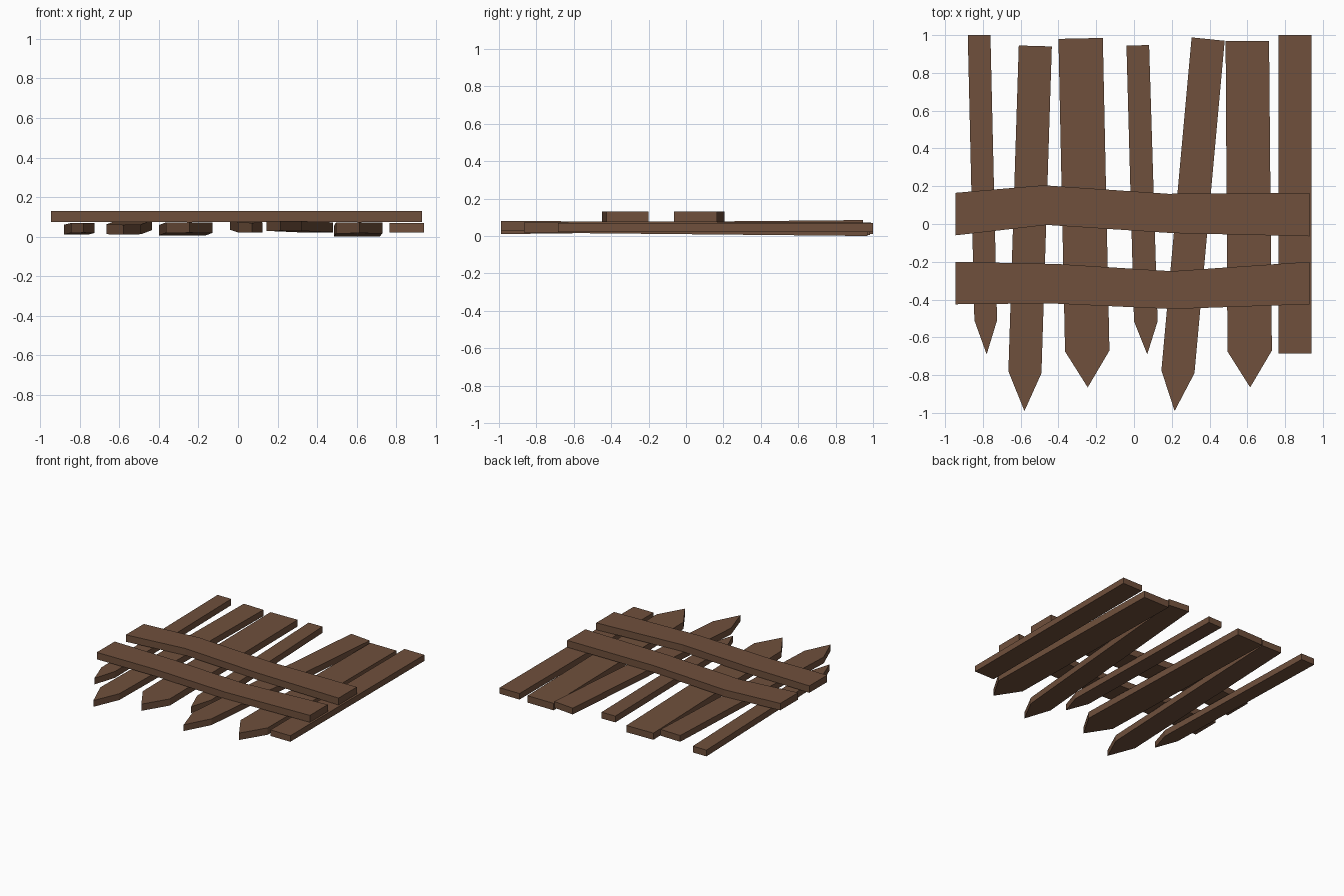
import bpy

if "Cube" in bpy.data.objects:
    bpy.data.objects.remove(bpy.data.objects["Cube"])

wood = bpy.data.materials.new("brown_wood")
wood.diffuse_color = (0.16, 0.08, 0.045, 1)
wood.use_nodes = True
wood.node_tree.nodes["Principled BSDF"].inputs["Base Color"].default_value = wood.diffuse_color


def prism(name, outline, bottom, thick):
    """Extrude an xy outline; bottom(y) gives the underside height."""
    n = len(outline)
    verts = [(x, y, bottom(y)) for x, y in outline]
    verts += [(x, y, bottom(y) + thick) for x, y in outline]
    # caps as quads between the two long sides, so bent outlines stay clean
    faces = [tuple(range(n))[::-1], tuple(range(n, 2 * n))]
    faces += [(i, (i + 1) % n, (i + 1) % n + n, i + n) for i in range(n)]
    me = bpy.data.meshes.new(name)
    me.from_pydata(verts, [], faces)
    me.materials.append(wood)
    ob = bpy.data.objects.new(name, me)
    bpy.context.collection.objects.link(ob)
    # outlines are listed counter-clockwise, so normals point outward
    return ob


def picket(name, outline, z_front, z_back, thick):
    y0 = min(p[1] for p in outline)
    y1 = max(p[1] for p in outline)
    prism(name, outline, lambda y: z_front + (z_back - z_front) * (y - y0) / (y1 - y0), thick)


# Pickets: outline, underside height at front and back, thickness
pickets = [
    ([(-.845, -.51), (-.78, -.69), (-.725, -.51), (-.76, 1), (-.88, 1)], .02, .01, .05),
    ([(-.665, -.78), (-.58, -.99), (-.49, -.79), (-.435, .94), (-.61, .945)], .01, .033, .05),
    ([(-.365, -.675), (-.245, -.865), (-.13, -.67), (-.165, .985), (-.40, .98)], .02, .006, .053),
    ([(0, -.515), (.07, -.69), (.125, -.515), (.08, .947), (-.04, .945)], .02, .035, .05),
    ([(.145, -.775), (.215, -.99), (.32, -.79), (.48, .97), (.305, .988)], .03, .022, .05),
    ([(.495, -.675), (.615, -.865), (.73, -.67), (.715, .97), (.485, .97)], .018, 0, .055),
    ([(.765, -.685), (.94, -.685), (.94, 1), (.765, 1)], .022, .022, .048),
]
for i, (outline, zf, zb, t) in enumerate(pickets, 1):
    picket(f"picket_{i}", outline, zf, zb, t)

# Two slightly bent cross rails lying on the pickets
rails = {
    "upper_rail": [(-.945, -.06), (-.46, -.005), (.2, -.048), (.93, -.065),
                   (.93, .165), (.18, .16), (-.48, .205), (-.945, .165)],
    "lower_rail": [(-.945, -.425), (-.45, -.42), (.2, -.45), (.93, -.425),
                   (.93, -.2), (.2, -.25), (-.4, -.212), (-.945, -.2)],
}
for name, outline in rails.items():
    prism(name, outline, lambda y: .075, .055)
